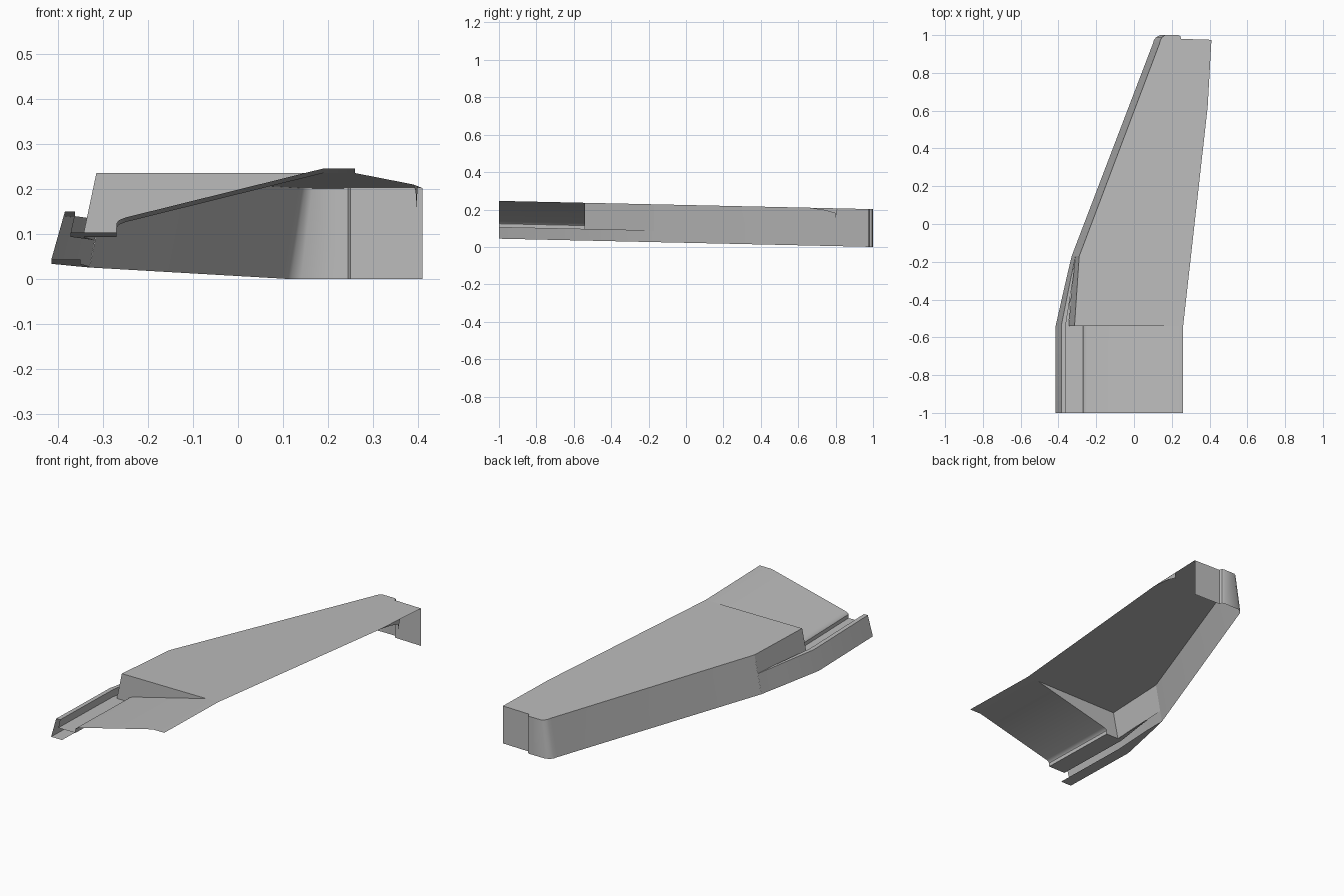
import bpy
import bmesh

cube = bpy.data.objects.get("Cube")
if cube:
    bpy.data.objects.remove(cube)

grey = bpy.data.materials.new("plain grey")
grey.use_nodes = True
colour = (0.5, 0.5, 0.5, 1)
grey.diffuse_color = colour
grey.node_tree.nodes["Principled BSDF"].inputs["Base Color"].default_value = colour

TOP, LIP, FLOOR = 0.202, 0.106, 0.06    # heights above the sloping lower edge
FRONT, STEP, JOINT = -1, -0.54, -0.17   # main stations along the length


def tilt(x, y, h):
    """Height above the lower edge, which falls gently towards the back."""
    return (x, y, h + 0.022 * (1 - y))


def finish(name, bm):
    mesh = bpy.data.meshes.new(name)
    bm.to_mesh(mesh)
    bm.free()
    mesh.materials.append(grey)
    obj = bpy.data.objects.new(name, mesh)
    bpy.context.collection.objects.link(obj)
    bpy.ops.object.select_all(action="DESELECT")
    obj.select_set(True)
    bpy.context.view_layer.objects.active = obj
    bpy.ops.object.shade_smooth_by_angle(angle=0.6)


def loft(name, rows):
    """Skin a sheet between rows of equal length."""
    bm = bmesh.new()
    grid = [[bm.verts.new(tilt(*p)) for p in row] for row in rows]
    for a, b in zip(grid, grid[1:]):
        for i in range(len(a) - 1):
            bm.faces.new((a[i], a[i + 1], b[i + 1], b[i]))
    bmesh.ops.remove_doubles(bm, verts=bm.verts, dist=0.0005)
    finish(name, bm)


def plate(name, points):
    bm = bmesh.new()
    bm.faces.new([bm.verts.new(tilt(*p)) for p in points])
    finish(name, bm)


def section(profile, y):
    return [(x, y, h) for x, h in profile]


# Front ramp with its rounded foot and shelf
ramp = [(-0.27, FLOOR), (-0.27, 0.08), (-0.265, 0.087), (-0.25, 0.093),
        (0.19, TOP), (0.26, TOP)]
shelf = [(-0.372, FLOOR)] + ramp
loft("front_ramp", [section(shelf, FRONT), section(shelf, STEP)])

# Outer channel: lower flange, leaning wall, lip, inner drop
channel = [(-0.35, 0), (-0.415, 0), (-0.385, LIP), (-0.362, LIP), (-0.372, FLOOR)]
meet = [(-0.33, 0), (-0.356, 0), (-0.333, LIP), (-0.321, LIP), (-0.33, FLOOR)]
close = [(-0.33, 0), (-0.33, 0), (-0.31, LIP), (-0.31, LIP), (-0.319, FLOOR)]
loft("outer_channel", [section(channel, FRONT), section(channel, STEP),
                       section(meet, -0.28), section(close, JOINT)])

# Recessed side wall and the wedge of floor beside it
loft("recess_wall", [
    [(-0.345, STEP, FLOOR), (-0.315, STEP, TOP)],
    [(-0.319, JOINT, FLOOR), (-0.29, JOINT, TOP)]])
plate("recess_floor", [(-0.372, STEP, FLOOR), (-0.345, STEP, FLOOR),
                       (-0.33, -0.28, FLOOR)])

# Step between the ramp and the upper panel
plate("step_wall", section([(-0.345, FLOOR)] + ramp[:5] + [(-0.315, TOP)], STEP))

# Long side wall, rounded corner and end wall
lower = [(-0.33, JOINT), (0.1, 0.955), (0.106, 0.975), (0.118, 0.99), (0.14, 1),
         (0.235, 1), (0.245, 0.995), (0.25, 0.98), (0.41, 0.975)]
upper = [(-0.29, JOINT), (0.135, 0.955), (0.14, 0.975), (0.15, 0.99), (0.165, 1),
         *lower[5:]]
loft("side_and_end_wall", [[(x, y, TOP) for x, y in upper],
                           [(x, y, 0) for x, y in lower]])

# Upper panel
outline = [(-0.315, STEP), (0.26, STEP), (0.39, 0.62)] + upper[::-1]
plate("upper_panel", [(x, y, TOP) for x, y in outline])

# Small gusset under the free edge near the back
plate("edge_gusset", [(0.39, 0.64, TOP), (0.395, 0.74, 0.19), (0.396, 0.8, 0.175),
                      (0.396, 0.8, 0.15), (0.4, 0.81, TOP)])
